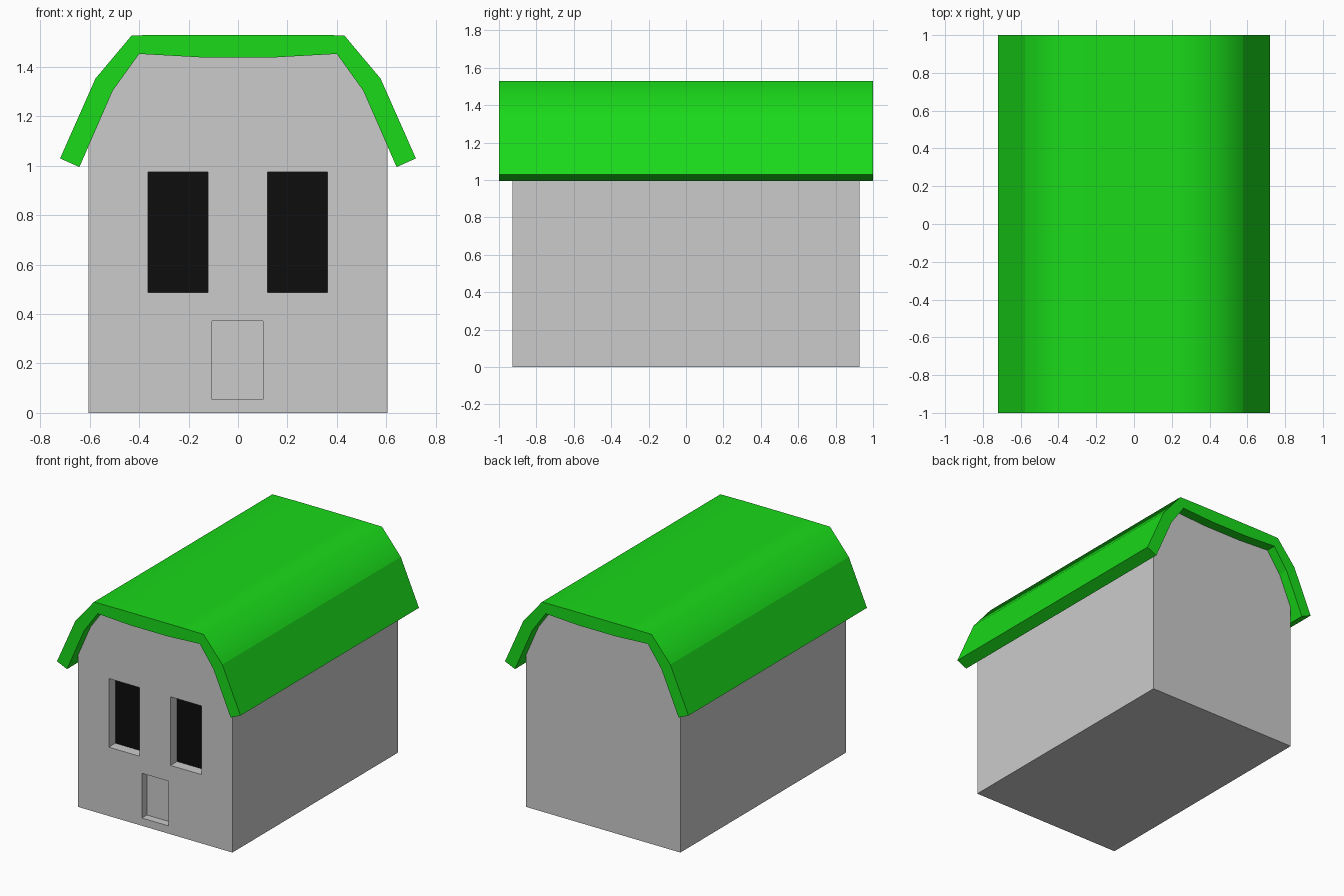
import bpy, bmesh

if "Cube" in bpy.data.objects:
    bpy.data.objects.remove(bpy.data.objects["Cube"])


def material(name, color):
    m = bpy.data.materials.new(name)
    m.diffuse_color = color
    m.use_nodes = True
    m.node_tree.nodes["Principled BSDF"].inputs["Base Color"].default_value = m.diffuse_color
    return m


def prism(name, profile, y0, y1, mat=None):
    """Extrude an x/z outline along y."""
    bm = bmesh.new()
    face = bm.faces.new([bm.verts.new((x, y0, z)) for x, z in profile])
    ext = bmesh.ops.extrude_face_region(bm, geom=[face])
    for v in ext["geom"]:
        if isinstance(v, bmesh.types.BMVert):
            v.co.y = y1
    bmesh.ops.recalc_face_normals(bm, faces=bm.faces[:])
    me = bpy.data.meshes.new(name)
    bm.to_mesh(me)
    bm.free()
    ob = bpy.data.objects.new(name, me)
    bpy.context.collection.objects.link(ob)
    if mat:
        me.materials.append(mat)
    return ob


def rect(x0, x1, z0, z1):
    return [(x0, z0), (x1, z0), (x1, z1), (x0, z1)]


def mirrored(right):
    """Right half (bottom to top) closed by its mirror image."""
    return right + [(-x, z) for x, z in reversed(right)]


green = material("roof_green", (0.01, 0.7, 0.01, 1))
black = material("window_black", (0.004, 0.004, 0.004, 1))
FRONT, BACK = -0.927, 0.927

# Roof shell: outer outline then back along the underside
outer = [(0.72, 1.03), (0.577, 1.353), (0.43, 1.528), (0.24, 1.53)]
inner = [(0.642, 0.995), (0.507, 1.304), (0.40, 1.453), (0.15, 1.439)]
roof = prism("roof", mirrored(outer) + mirrored(inner)[::-1], -1, 1, green)
# Smooth the bend between the top and upper slopes, keep eaves flat
for p in roof.data.polygons:
    p.use_smooth = abs(p.normal.y) < 0.5 and p.normal.z > 0.5

# House body, following the roof underside
walls = prism("walls", mirrored([(0.605, 0), (0.605, 1.081)] + inner[1:]), FRONT, BACK)


def recess(name, x0, x1, z0, z1, depth):
    cutter = prism(name + "_cutter", rect(x0, x1, z0, z1), FRONT - 0.1, FRONT + depth)
    cutter.hide_render = True
    cutter.hide_viewport = True
    cutter.display_type = 'WIRE'
    mod = walls.modifiers.new(name, 'BOOLEAN')
    mod.operation = 'DIFFERENCE'
    mod.solver = 'EXACT'
    mod.object = cutter


# Windows: recesses with black panes set in the back
for side, x0, x1 in (("left", -0.365, -0.122), ("right", 0.12, 0.363)):
    recess(side + "_window", x0, x1, 0.488, 0.975, 0.08)
    prism(side + "_window_pane", rect(x0 - 0.005, x1 + 0.005, 0.483, 0.98),
          FRONT + 0.073, FRONT + 0.09, black)

# Door niche
recess("door", -0.105, 0.102, 0.055, 0.372, 0.056)
